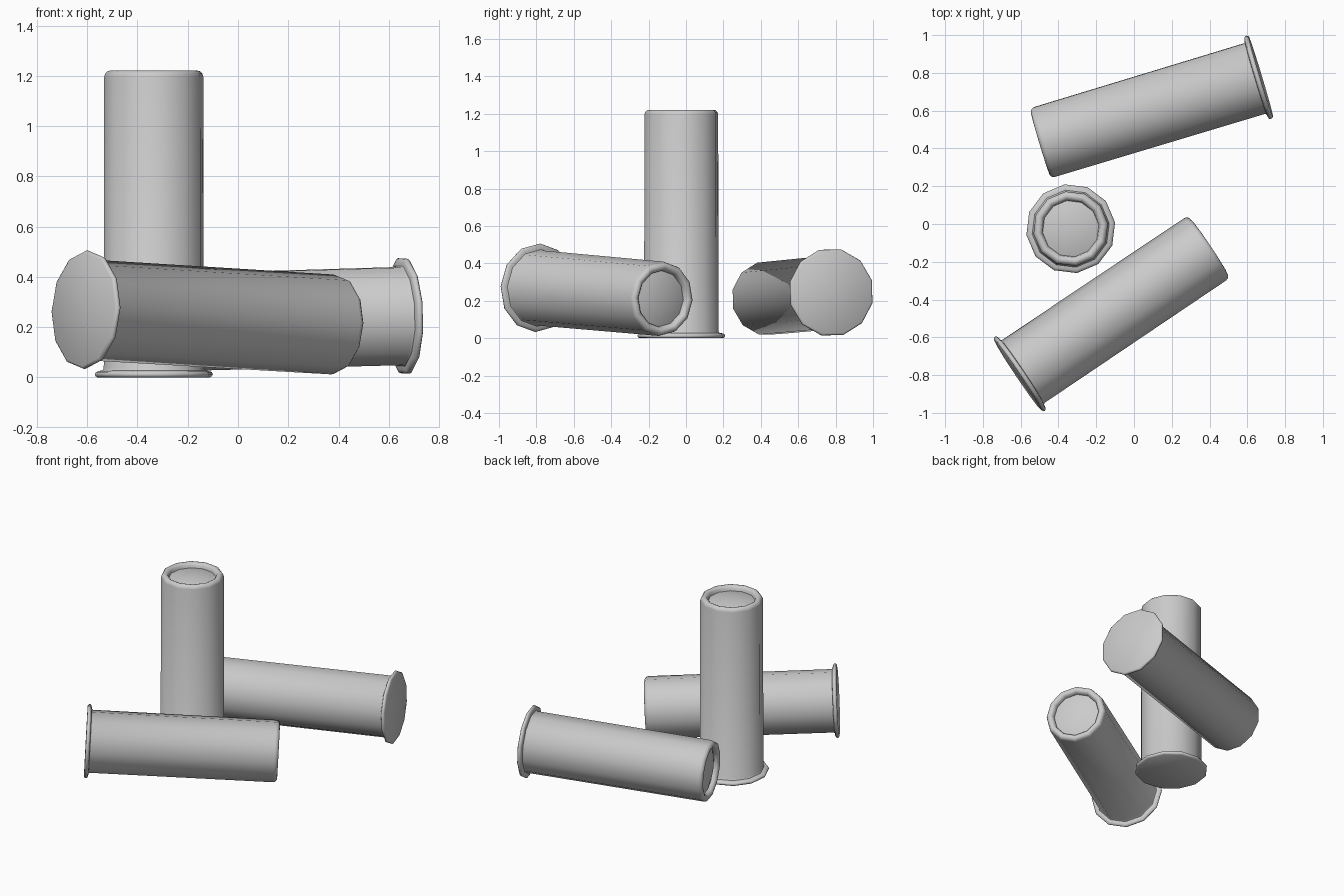
import bpy, bmesh, math
from mathutils import Vector, Matrix

if "Cube" in bpy.data.objects:
    bpy.data.objects.remove(bpy.data.objects["Cube"])

SIDES = 12
# (radius, height): flanged base, straight tube, rolled lip, recessed domed cap
PROFILE = [(0.226, 0.0), (0.234, 0.005), (0.237, 0.013), (0.233, 0.021), (0.222, 0.026),
           (0.206, 0.028), (0.201, 0.036),
           (0.199, 1.196), (0.195, 1.209), (0.186, 1.218), (0.175, 1.221), (0.163, 1.217),
           (0.154, 1.207), (0.150, 1.188),
           (0.110, 1.199), (0.055, 1.206)]
CAP_HEIGHT = 1.209


def cartridge(name, base, tip, phase):
    """Lathe the profile, then aim it from base towards tip."""
    bm = bmesh.new()
    rings = []
    for r, h in PROFILE:
        ring = []
        for i in range(SIDES):
            a = math.radians(phase) + 2 * math.pi * i / SIDES
            ring.append(bm.verts.new((r * math.cos(a), r * math.sin(a), h)))
        rings.append(ring)
    for lo, hi in zip(rings, rings[1:]):
        for i in range(SIDES):
            j = (i + 1) % SIDES
            bm.faces.new((lo[i], lo[j], hi[j], hi[i]))
    # flat base and domed centre
    bm.faces.new(rings[0][::-1])
    centre = bm.verts.new((0, 0, CAP_HEIGHT))
    for i in range(SIDES):
        bm.faces.new((rings[-1][i], rings[-1][(i + 1) % SIDES], centre))

    mesh = bpy.data.meshes.new(name)
    bm.to_mesh(mesh)
    bm.free()
    obj = bpy.data.objects.new(name, mesh)
    bpy.context.collection.objects.link(obj)

    d = (Vector(tip) - Vector(base)).normalized()
    u = Vector((0, 0, 1)).cross(d)
    u = u.normalized() if u.length > 1e-4 else Vector((1, 0, 0))
    v = d.cross(u)
    rot = Matrix((u, v, d)).transposed().to_4x4()
    obj.matrix_world = Matrix.Translation(base) @ rot

    bpy.ops.object.select_all(action='DESELECT')
    obj.select_set(True)
    bpy.context.view_layer.objects.active = obj
    bpy.ops.object.shade_smooth_by_angle(angle=math.radians(50))
    return obj


# One standing cartridge and two lying ones
cartridge("standing_cartridge", (-0.335, -0.025, 0), (-0.335, -0.025, 1), 8)
cartridge("front_lying_cartridge", (-0.615, -0.80, 0.27), (0.39, -0.125, 0.21), -2)
cartridge("back_lying_cartridge", (0.672, 0.78, 0.245), (-0.488, 0.43, 0.212), 14)
